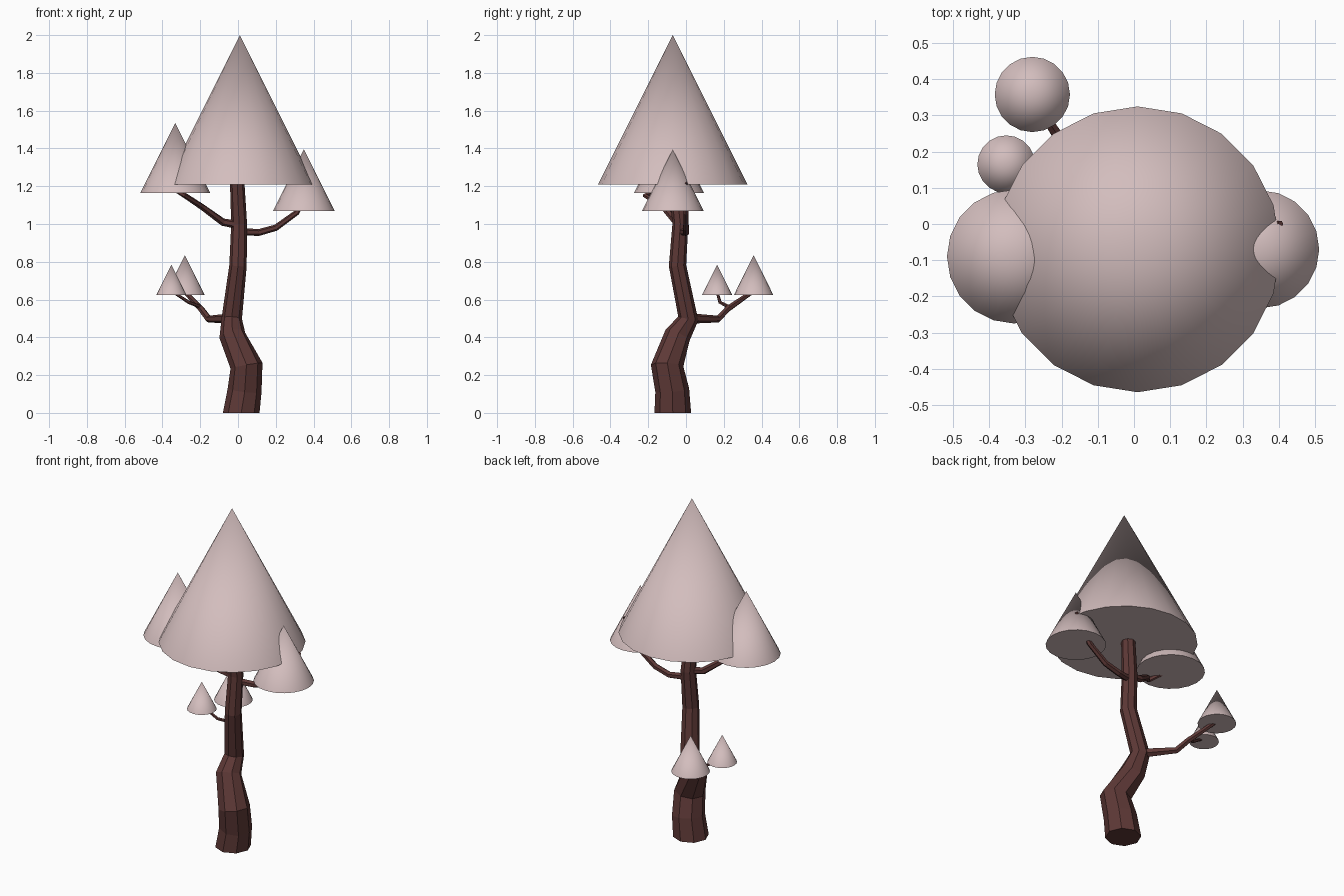
import bpy, bmesh, math
from mathutils import Vector

if "Cube" in bpy.data.objects:
    bpy.data.objects.remove(bpy.data.objects["Cube"])


def material(name, rgb):
    m = bpy.data.materials.new(name)
    m.diffuse_color = (*rgb, 1)
    m.use_nodes = True
    m.node_tree.nodes["Principled BSDF"].inputs["Base Color"].default_value = m.diffuse_color
    return m


BARK = material("dark bark", (0.11, 0.04, 0.037))
LEAF = material("pale pink foliage", (0.65, 0.51, 0.51))


def finish(bm, name, mat):
    bmesh.ops.recalc_face_normals(bm, faces=bm.faces)
    me = bpy.data.meshes.new(name)
    bm.to_mesh(me)
    bm.free()
    me.materials.append(mat)
    ob = bpy.data.objects.new(name, me)
    bpy.context.collection.objects.link(ob)
    return ob


def limb(name, path, sides, ref, flat_start=False):
    """Faceted tube through points (x, y, z, radius)."""
    bm = bmesh.new()
    pts = [Vector(p[:3]) for p in path]
    rings = []
    for i, p in enumerate(pts):
        t = Vector()
        if i > 0:
            t += (p - pts[i - 1]).normalized()
        if i < len(pts) - 1:
            t += (pts[i + 1] - p).normalized()
        if i == 0 and flat_start:
            t = Vector((0, 0, 1))
        t.normalize()
        u = (ref - t * ref.dot(t)).normalized()
        v = t.cross(u)
        r = path[i][3]
        rings.append([bm.verts.new(p + r * (u * math.cos(a) + v * math.sin(a)))
                      for a in (math.tau * k / sides for k in range(sides))])
    for a, b in zip(rings, rings[1:]):
        for k in range(sides):
            n = (k + 1) % sides
            bm.faces.new((a[k], a[n], b[n], b[k]))
    bm.faces.new(rings[0])
    bm.faces.new(rings[-1])
    return finish(bm, name, BARK)


def foliage(name, x, y, z0, z1, r):
    """Smooth 20-sided cone with a flat, sharp-edged base."""
    bm = bmesh.new()
    ring = [bm.verts.new((x + r * math.cos(math.tau * k / 20),
                          y + r * math.sin(math.tau * k / 20), z0)) for k in range(20)]
    tip = bm.verts.new((x, y, z1))
    for k in range(20):
        bm.faces.new((ring[k], ring[(k + 1) % 20], tip)).smooth = True
    bm.faces.new(ring[::-1])
    for e in bm.edges:
        e.smooth = tip in e.verts
    return finish(bm, name, LEAF)


X, Z = Vector((1, 0, 0)), Vector((0, 0, 1))

# Trunk
limb("trunk", [(0.017, -0.07, 0, 0.097), (0.035, -0.073, 0.12, 0.09),
               (0.045, -0.10, 0.25, 0.086), (-0.03, -0.045, 0.41, 0.07),
               (-0.033, 0.012, 0.50, 0.054), (0.0, -0.045, 0.78, 0.046),
               (0.006, -0.03, 1.0, 0.042), (-0.005, -0.055, 1.235, 0.038)],
     8, X, True)

# Branches
limb("left_branch", [(0, -0.04, 0.995, 0.022), (-0.08, -0.05, 1.01, 0.02),
                     (-0.19, -0.12, 1.09, 0.017), (-0.28, -0.215, 1.15, 0.014),
                     (-0.34, -0.13, 1.185, 0.011)], 6, Z)
limb("right_branch", [(0, -0.025, 0.96, 0.02), (0.11, 0, 0.955, 0.018),
                      (0.20, 0, 0.98, 0.017), (0.31, 0, 1.06, 0.015),
                      (0.405, 0, 1.22, 0.009)], 6, Z)
limb("lower_branch", [(-0.03, 0.015, 0.50, 0.028), (-0.155, 0.17, 0.497, 0.019),
                      (-0.195, 0.22, 0.55, 0.017), (-0.28, 0.35, 0.64, 0.012)], 6, Z)
limb("lower_twig", [(-0.195, 0.23, 0.56, 0.01), (-0.26, 0.18, 0.585, 0.009),
                    (-0.345, 0.165, 0.64, 0.007)], 6, Z)

# Foliage cones
foliage("crown", 0.01, -0.07, 1.21, 2.0, 0.395)
foliage("left_foliage", -0.332, -0.09, 1.165, 1.535, 0.185)
foliage("right_foliage", 0.349, -0.07, 1.07, 1.395, 0.163)
foliage("lower_foliage", -0.281, 0.358, 0.625, 0.835, 0.104)
foliage("lower_small_foliage", -0.353, 0.165, 0.625, 0.785, 0.08)
